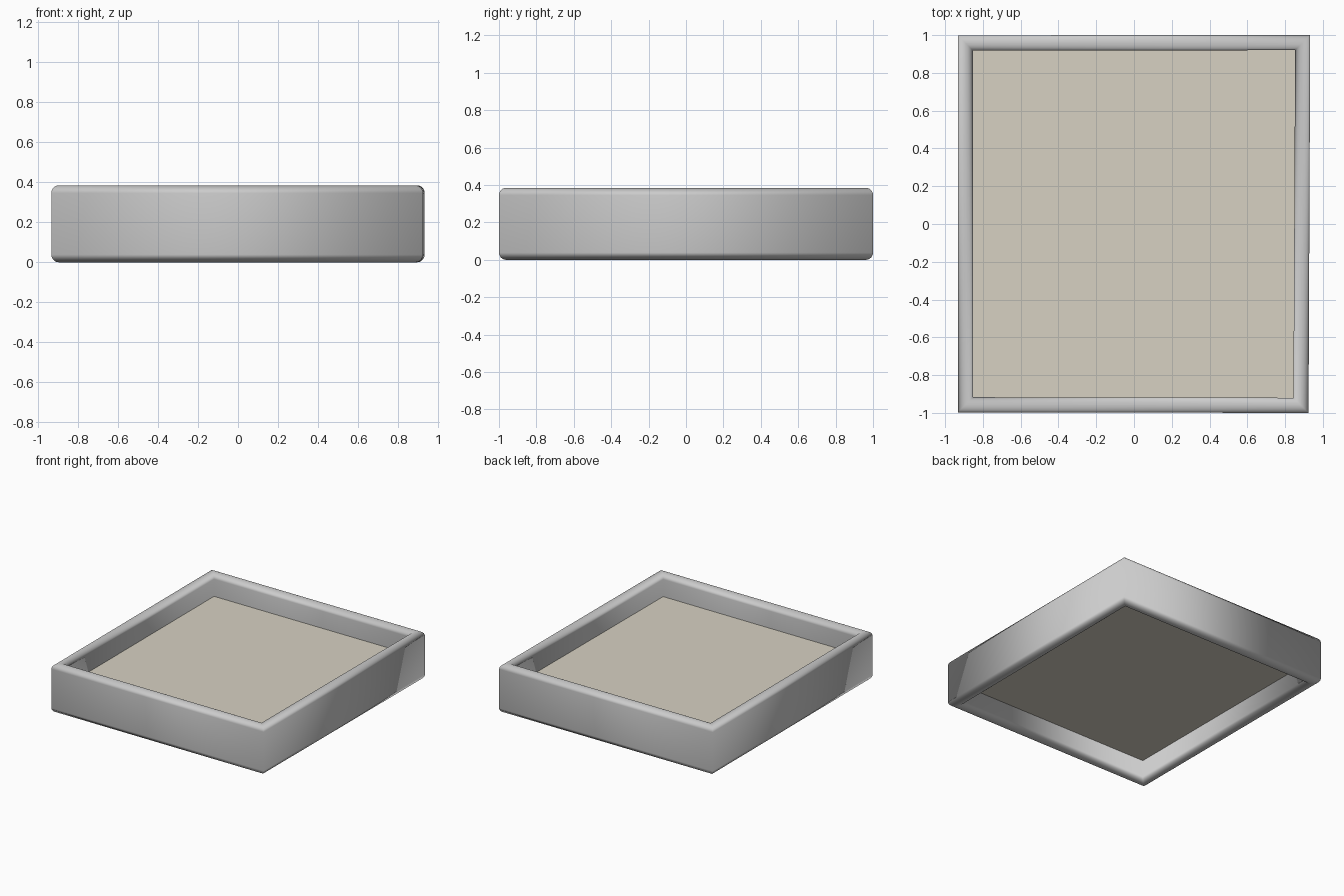
import bpy, bmesh, math

if "Cube" in bpy.data.objects:
    bpy.data.objects.remove(bpy.data.objects["Cube"])

# Outer corners of the slightly out-of-square tray, counter-clockwise
CORNERS = [(-0.933, -0.997), (0.924, -1.0), (0.933, 1.0), (-0.933, 0.999)]
HEIGHT, WALL, RADIUS, STEPS = 0.385, 0.08, 0.039, 8


def inset(corner, d):
    x, y = corner
    return x - math.copysign(d, x), y - math.copysign(d, y)


def make_object(name, bm):
    bmesh.ops.recalc_face_normals(bm, faces=bm.faces)
    mesh = bpy.data.meshes.new(name)
    bm.to_mesh(mesh)
    bm.free()
    obj = bpy.data.objects.new(name, mesh)
    bpy.context.collection.objects.link(obj)
    return obj


# Wall cross-section: tall rounded rectangle as (inset distance, height)
profile = []
centres = [(WALL - RADIUS, HEIGHT - RADIUS), (RADIUS, HEIGHT - RADIUS),
           (RADIUS, RADIUS), (WALL - RADIUS, RADIUS)]
for q, (cx, cz) in enumerate(centres):
    for i in range(STEPS + 1):
        a = math.radians(90 * (q + i / STEPS))
        profile.append((cx + RADIUS * math.cos(a), cz + RADIUS * math.sin(a)))

# Mitred frame: cross-section carried round the four corners
bm = bmesh.new()
rings = [[bm.verts.new((*inset(c, d), z)) for d, z in profile] for c in CORNERS]
for k in range(4):
    a, b = rings[k], rings[(k + 1) % 4]
    for i in range(len(profile)):
        j = (i + 1) % len(profile)
        bm.faces.new((a[i], b[i], b[j], a[j]))
for f in bm.faces:
    f.smooth = True
frame = make_object("frame", bm)

# Thin panel set halfway up inside the frame
bm = bmesh.new()
low, high = [[bm.verts.new((*inset(c, WALL - 0.005), z)) for c in CORNERS]
             for z in (0.17, 0.21)]
bm.faces.new(low)
bm.faces.new(high)
for k in range(4):
    n = (k + 1) % 4
    bm.faces.new((low[k], low[n], high[n], high[k]))
panel = make_object("panel", bm)
mat = bpy.data.materials.new("beige")
mat.diffuse_color = (0.68, 0.64, 0.54, 1)
mat.use_nodes = True
mat.node_tree.nodes["Principled BSDF"].inputs["Base Color"].default_value = mat.diffuse_color
panel.data.materials.append(mat)
